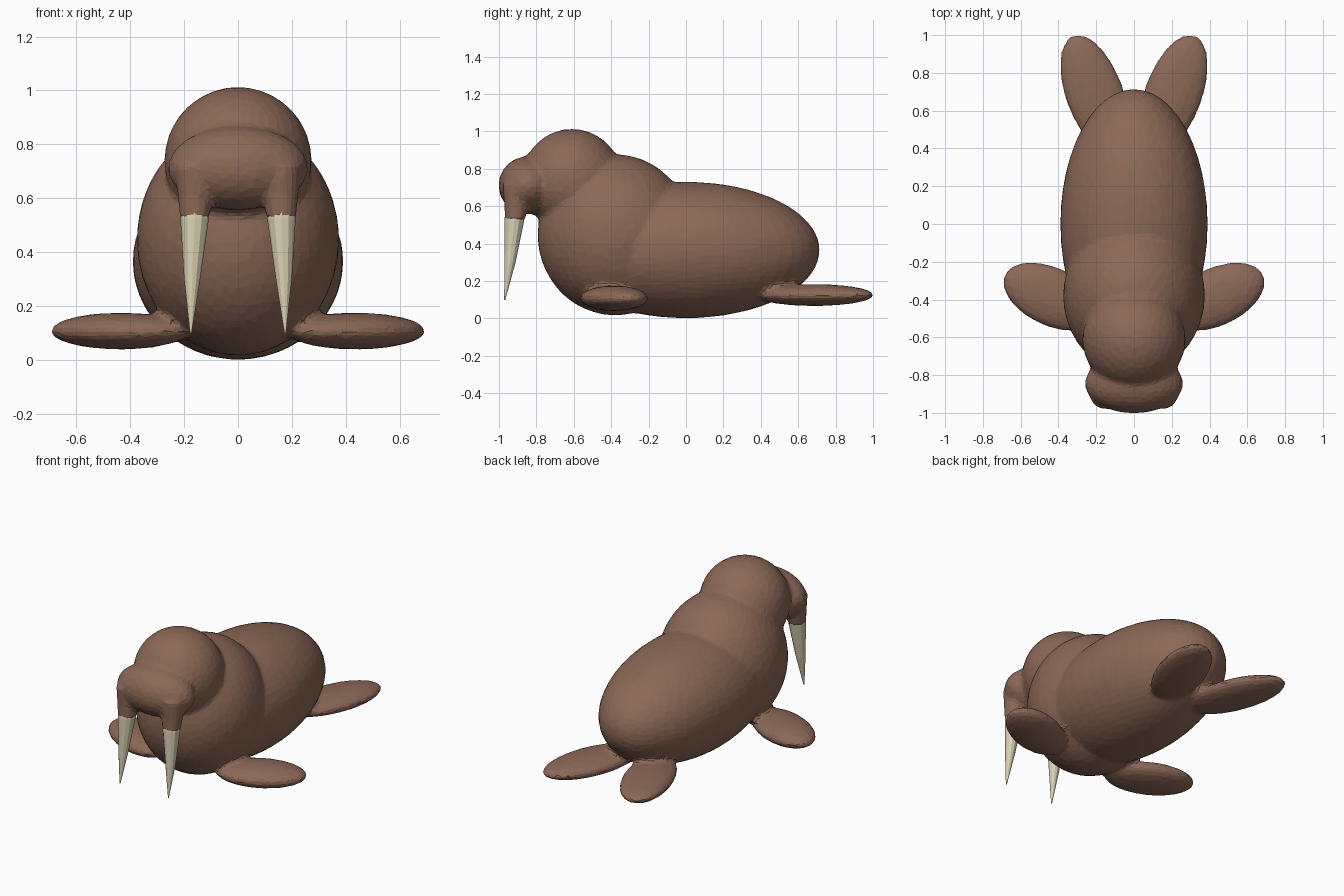
import bpy, bmesh, math
from mathutils import Matrix, Vector

if "Cube" in bpy.data.objects:
    bpy.data.objects.remove(bpy.data.objects["Cube"])


def material(name, rgb):
    m = bpy.data.materials.new(name)
    m.diffuse_color = (*rgb, 1)
    m.use_nodes = True
    m.node_tree.nodes["Principled BSDF"].inputs["Base Color"].default_value = m.diffuse_color
    return m


hide = material("brown_hide", (0.26, 0.14, 0.095))
ivory = material("ivory", (0.70, 0.65, 0.45))


def make_object(name, bm, mat):
    bmesh.ops.recalc_face_normals(bm, faces=bm.faces)
    me = bpy.data.meshes.new(name)
    bm.to_mesh(me)
    bm.free()
    ob = bpy.data.objects.new(name, me)
    me.materials.append(mat)
    bpy.context.collection.objects.link(ob)
    return ob


def ellipsoid(bm, centre, radii, turn=0):
    mat = (Matrix.Translation(centre) @ Matrix.Rotation(math.radians(turn), 4, 'Z')
           @ Matrix.Diagonal((*radii, 1)))
    bmesh.ops.create_uvsphere(bm, u_segments=48, v_segments=32, radius=1, matrix=mat)


def tapered_tube(bm, rings, sides):
    # rings: (x, y, z, radius), closed at both ends
    loops = []
    for x, y, z, r in rings:
        loops.append([bm.verts.new((x + r * math.cos(a), y + r * math.sin(a), z))
                      for a in (2 * math.pi * i / sides for i in range(sides))])
    for lo, hi in zip(loops, loops[1:]):
        for i in range(sides):
            j = (i + 1) % sides
            bm.faces.new((lo[i], lo[j], hi[j], hi[i]))
    bm.faces.new(loops[0])
    bm.faces.new(loops[-1])


# Torso, chest, head and muzzle
skin = bmesh.new()
ellipsoid(skin, (0, 0.0, 0.366), (0.39, 0.715, 0.364))
ellipsoid(skin, (0, -0.38, 0.447), (0.375, 0.413, 0.43))
ellipsoid(skin, (0, -0.61, 0.74), (0.273, 0.27, 0.273))
ellipsoid(skin, (0, -0.845, 0.712), (0.26, 0.157, 0.155))

for s in (-1, 1):
    # Fore and hind flippers
    ellipsoid(skin, (s * 0.437, -0.385, 0.108), (0.275, 0.155, 0.068), s * 25)
    ellipsoid(skin, (s * 0.208, 0.686, 0.125), (0.154, 0.335, 0.058), s * -20)
    # Tusk sockets in the muzzle
    tapered_tube(skin, [(s * 0.158, -0.905, 0.72, 0.075), (s * 0.16, -0.908, 0.60, 0.064),
                        (s * 0.161, -0.916, 0.522, 0.056)], 20)

# Fuse the skin into one faceted surface with soft joins
body = make_object("body", skin, hide)
fuse = body.modifiers.new("fuse", 'REMESH')
fuse.mode = 'VOXEL'
fuse.voxel_size = 0.016
soften = body.modifiers.new("soften", 'SMOOTH')
soften.factor = 0.5
soften.iterations = 6
facet = body.modifiers.new("facet", 'DECIMATE')
facet.ratio = 0.12

# Tusks
for s, side in ((-1, "left"), (1, "right")):
    bm = bmesh.new()
    tapered_tube(bm, [(s * 0.161, -0.917, 0.56, 0.050), (s * 0.161, -0.918, 0.525, 0.053),
                      (s * 0.170, -0.941, 0.30, 0.030), (s * 0.175, -0.969, 0.10, 0.003)], 12)
    make_object(side + "_tusk", bm, ivory)
